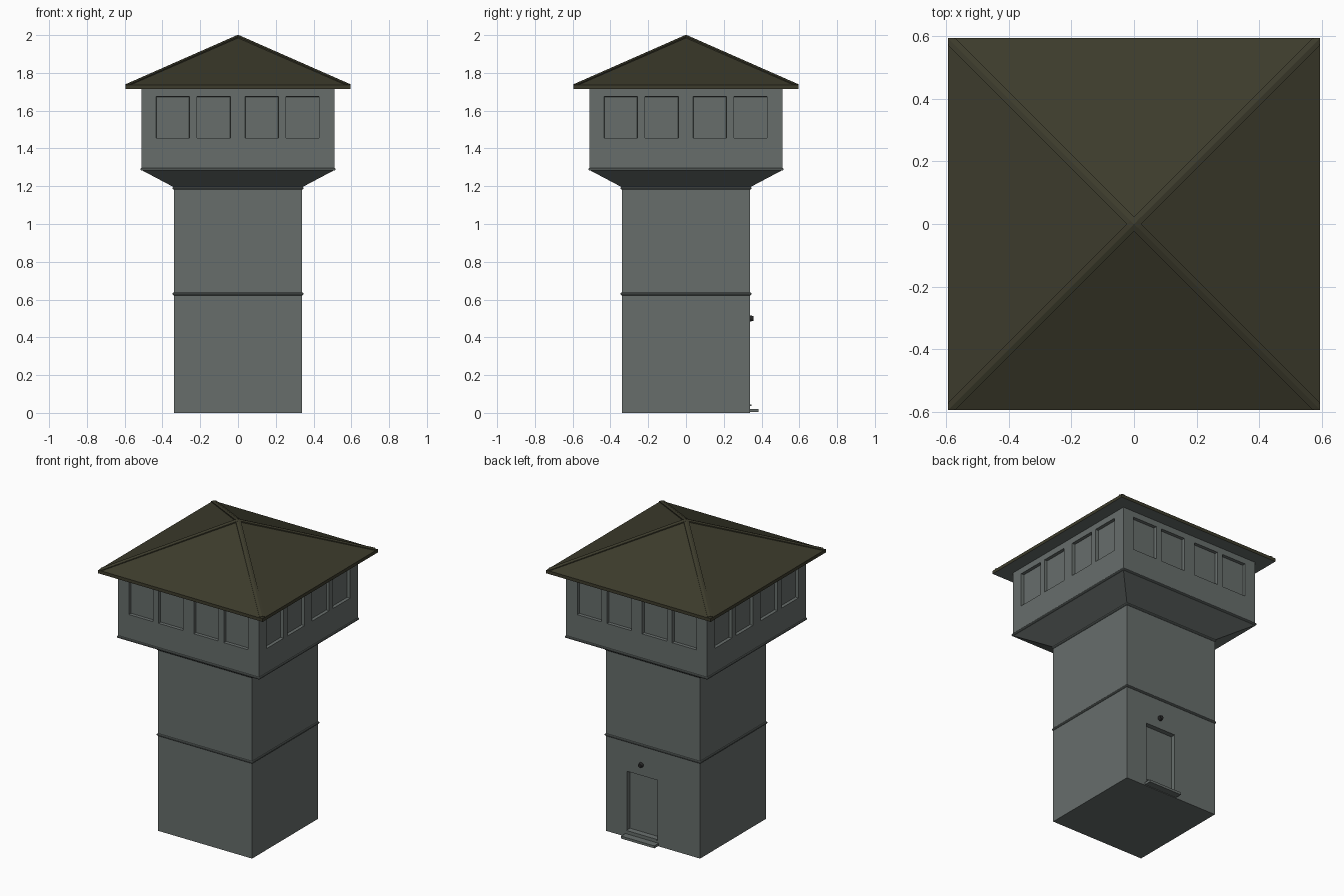
import bpy, bmesh, math
from mathutils import Vector, Matrix

if "Cube" in bpy.data.objects:
    bpy.data.objects.remove(bpy.data.objects["Cube"])


def material(name, col):
    m = bpy.data.materials.new(name)
    m.diffuse_color = (*col, 1)
    m.use_nodes = True
    m.node_tree.nodes["Principled BSDF"].inputs["Base Color"].default_value = m.diffuse_color
    return m


WALL = material("grey_concrete", (0.135, 0.155, 0.148))
ROOF = material("olive_roof", (0.046, 0.044, 0.025))
DARK = material("dark_metal", (0.02, 0.02, 0.02))


def finish(name, bm, *mats):
    bmesh.ops.recalc_face_normals(bm, faces=bm.faces)
    me = bpy.data.meshes.new(name)
    bm.to_mesh(me)
    bm.free()
    for m in mats:
        me.materials.append(m)
    ob = bpy.data.objects.new(name, me)
    bpy.context.collection.objects.link(ob)
    return ob


def square_loft(rings):
    """Loft of squares given as (half width, height), capped at both ends."""
    bm = bmesh.new()
    loops = [[bm.verts.new((sx * h, sy * h, z)) for sx, sy in
              ((-1, -1), (1, -1), (1, 1), (-1, 1))] for h, z in rings]
    for a, b in zip(loops, loops[1:]):
        for i in range(4):
            j = (i + 1) % 4
            bm.faces.new((a[i], a[j], b[j], b[i]))
    bm.faces.new(loops[0][::-1])
    bm.faces.new(loops[-1])
    return bm


def cut(bm, axis, values):
    n = Vector((0, 0, 0))
    n[axis] = 1
    for v in values:
        bmesh.ops.bisect_plane(bm, geom=bm.verts[:] + bm.edges[:] + bm.faces[:],
                               plane_co=n * v, plane_no=n)


def recess(bm, faces, depth):
    bm.normal_update()
    bmesh.ops.inset_individual(bm, faces=faces, thickness=0.002, depth=-depth)


def box(name, lo, hi, mat):
    bm = bmesh.new()
    lo, hi = Vector(lo), Vector(hi)
    bmesh.ops.create_cube(bm, size=1, matrix=Matrix.Translation((lo + hi) / 2)
                          @ Matrix.Diagonal((*(hi - lo), 1)))
    return finish(name, bm, mat)


# Tower shaft with the recessed door on the back
S = 0.34
DX0, DX1, DZ0, DZ1 = -0.03, 0.19, 0.045, 0.43
bm = square_loft([(S, 0), (S, 1.2)])
cut(bm, 0, (DX0, DX1))
cut(bm, 2, (DZ0, DZ1))
bmesh.ops.recalc_face_normals(bm, faces=bm.faces)
door = [f for f in bm.faces if f.calc_center_median().y > S - 0.001
        and DX0 < f.calc_center_median().x < DX1
        and DZ0 < f.calc_center_median().z < DZ1]
recess(bm, door, 0.03)
finish("tower_shaft", bm, WALL)

# Flared underside of the cabin
finish("flare", square_loft([(S, 1.195), (0.51, 1.285)]), WALL)

# Cabin with four recessed windows per side
C = 0.51
WIN = [(-0.433, -0.257), (-0.218, -0.04), (0.038, 0.214), (0.254, 0.43)]
WZ = (1.455, 1.675)
bm = square_loft([(C, 1.285), (C, 1.72)])
edges = [v for w in WIN for v in w]
cut(bm, 0, edges)
cut(bm, 1, edges)
cut(bm, 2, WZ)
bmesh.ops.recalc_face_normals(bm, faces=bm.faces)
panes = []
for f in bm.faces:
    c = f.calc_center_median()
    if abs(f.normal.z) < 0.5 and WZ[0] < c.z < WZ[1]:
        t = c.x if abs(c.y) > C - 0.001 else c.y
        if any(a < t < b for a, b in WIN):
            panes.append(f)
recess(bm, panes, 0.02)
finish("cabin", bm, WALL)

# Thin rounded trims
for name, h, z in (("shaft_trim", S, 0.63), ("collar_trim", S, 1.19), ("cabin_trim", C, 1.29)):
    finish(name, square_loft([(h - 0.01, z - 0.008), (h + 0.003, z - 0.007),
                              (h + 0.006, z - 0.003), (h + 0.006, z + 0.003),
                              (h + 0.003, z + 0.007), (h - 0.01, z + 0.008)]), WALL)

# Pyramid roof, with a grey soffit underneath
R, EAVE, APEX = 0.595, 1.735, 1.992
bm = square_loft([(R, 1.714), (R, EAVE), (0.006, APEX)])
bmesh.ops.recalc_face_normals(bm, faces=bm.faces)
for f in bm.faces:
    f.material_index = 1 if f.normal.z < -0.9 else 0
finish("roof", bm, ROOF, WALL)

# Raised ribs along the four hips
bm = bmesh.new()
W, T = 0.016, 0.009
for k in range(4):
    a = math.radians(45 + 90 * k)
    d = Vector((math.cos(a), math.sin(a), 0))
    s = Vector((-d.y, d.x, 0))
    low = d * (R * math.sqrt(2) - W) + Vector((0, 0, EAVE))
    top = Vector((0, 0, APEX))
    ends = []
    for p in (low, top):
        ends.append([bm.verts.new(p + s * u + Vector((0, 0, w))) for u, w in
                     ((-W, -0.012), (-W, T - 0.004), (0, T), (W, T - 0.004), (W, -0.012))])
    for i in range(5):
        j = (i + 1) % 5
        bm.faces.new((ends[0][i], ends[0][j], ends[1][j], ends[1][i]))
    bm.faces.new(ends[0])
    bm.faces.new(ends[1])
finish("roof_ribs", bm, ROOF)

# Doorstep, threshold and the lamp above the door
box("doorstep", (DX0 - 0.01, S - 0.01, 0.004), (DX1 + 0.01, S + 0.045, 0.02), WALL)
box("threshold", (DX0, S - 0.03, 0.036), (DX1, S + 0.006, 0.045), WALL)
bm = bmesh.new()
bmesh.ops.create_cone(bm, cap_ends=True, segments=16, radius1=0.018, radius2=0.012, depth=0.025,
                      matrix=Matrix.Translation((0.085, S + 0.006, 0.5))
                      @ Matrix.Rotation(math.radians(-90), 4, 'X'))
finish("door_lamp", bm, DARK)
